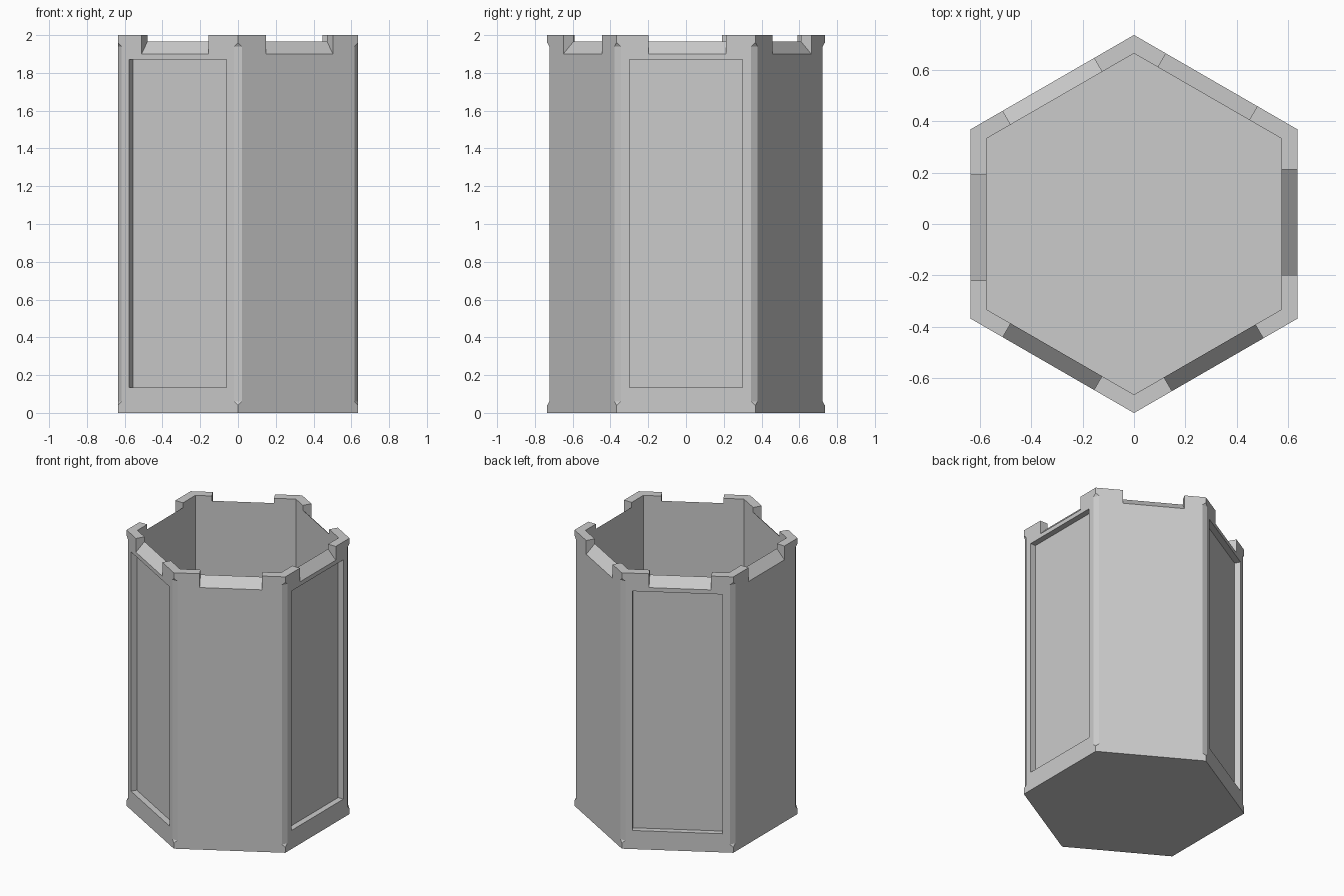
import bpy, bmesh, math
from mathutils import Vector

if "Cube" in bpy.data.objects:
    bpy.data.objects.remove(bpy.data.objects["Cube"])

H = 2.0
R = 0.735                        # corner radius
A = R * math.cos(math.pi / 6)    # distance from axis to a face
WALL = 0.062


def mesh_object(name, rings):
    """Closed solid from two matching loops of points."""
    bm = bmesh.new()
    a, b = [[bm.verts.new(p) for p in ring] for ring in rings]
    n = len(a)
    bm.faces.new(a)
    bm.faces.new(b)
    for i in range(n):
        j = (i + 1) % n
        bm.faces.new((a[i], a[j], b[j], b[i]))
    bmesh.ops.recalc_face_normals(bm, faces=bm.faces)
    mesh = bpy.data.meshes.new(name)
    bm.to_mesh(mesh)
    bm.free()
    ob = bpy.data.objects.new(name, mesh)
    bpy.context.collection.objects.link(ob)
    return ob


def hexagon(name, radius, z0, z1):
    def ring(z):
        return [(radius * math.cos(math.radians(30 + 60 * k)),
                 radius * math.sin(math.radians(30 + 60 * k)), z) for k in range(6)]
    return mesh_object(name, (ring(z0), ring(z1)))


def bar(name, profile, degrees, t0, t1):
    """Radial (r, z) profile extruded sideways from t0 to t1."""
    a = math.radians(degrees)
    out = Vector((math.cos(a), math.sin(a), 0))
    side = Vector((-math.sin(a), math.cos(a), 0))
    return mesh_object(name, [[out * r + side * t + Vector((0, 0, z)) for r, z in profile]
                              for t in (t0, t1)])


cup = hexagon("hexagonal_cup", R, 0, H)

# Hollow interior
cutters = [hexagon("cavity_cutter", (A - WALL) / math.cos(math.pi / 6), 0.07, H + 0.2)]

# Rim notches with sloping sills, slightly off centre on each face
sill = [(A - 0.08, 1.984), (A + 0.02, 1.879), (A + 0.02, 2.1), (A - 0.08, 2.1)]
for k, shift in enumerate((0.006, 0.019, 0.017, 0.014, -0.017, 0.008)):
    cutters.append(bar("notch_cutter", sill, 60 * k, shift - 0.205, shift + 0.205))

# Recessed panels on alternate faces
panel = [(A - 0.042, 0.135), (A + 0.05, 0.135), (A + 0.05, 1.87), (A - 0.042, 1.87)]
for k in (0, 120, 240):
    cutters.append(bar("panel_cutter", panel, k, -0.298, 0.298))

# Stopped chamfers on the vertical corners
c = 0.0115
chamfer = [(R - c, 0.06), (R + c, 0.02), (R + c, H - 0.02), (R - c, H - 0.06)]
for k in range(6):
    cutters.append(bar("chamfer_cutter", chamfer, 30 + 60 * k, -0.08, 0.08))

# Apply every cut and discard the cutters
bpy.context.view_layer.objects.active = cup
for cutter in cutters:
    cutter.hide_render = True
    mod = cup.modifiers.new("cut", 'BOOLEAN')
    mod.operation = 'DIFFERENCE'
    mod.solver = 'EXACT'
    mod.object = cutter
    bpy.ops.object.modifier_apply(modifier=mod.name)
    bpy.data.objects.remove(cutter)
